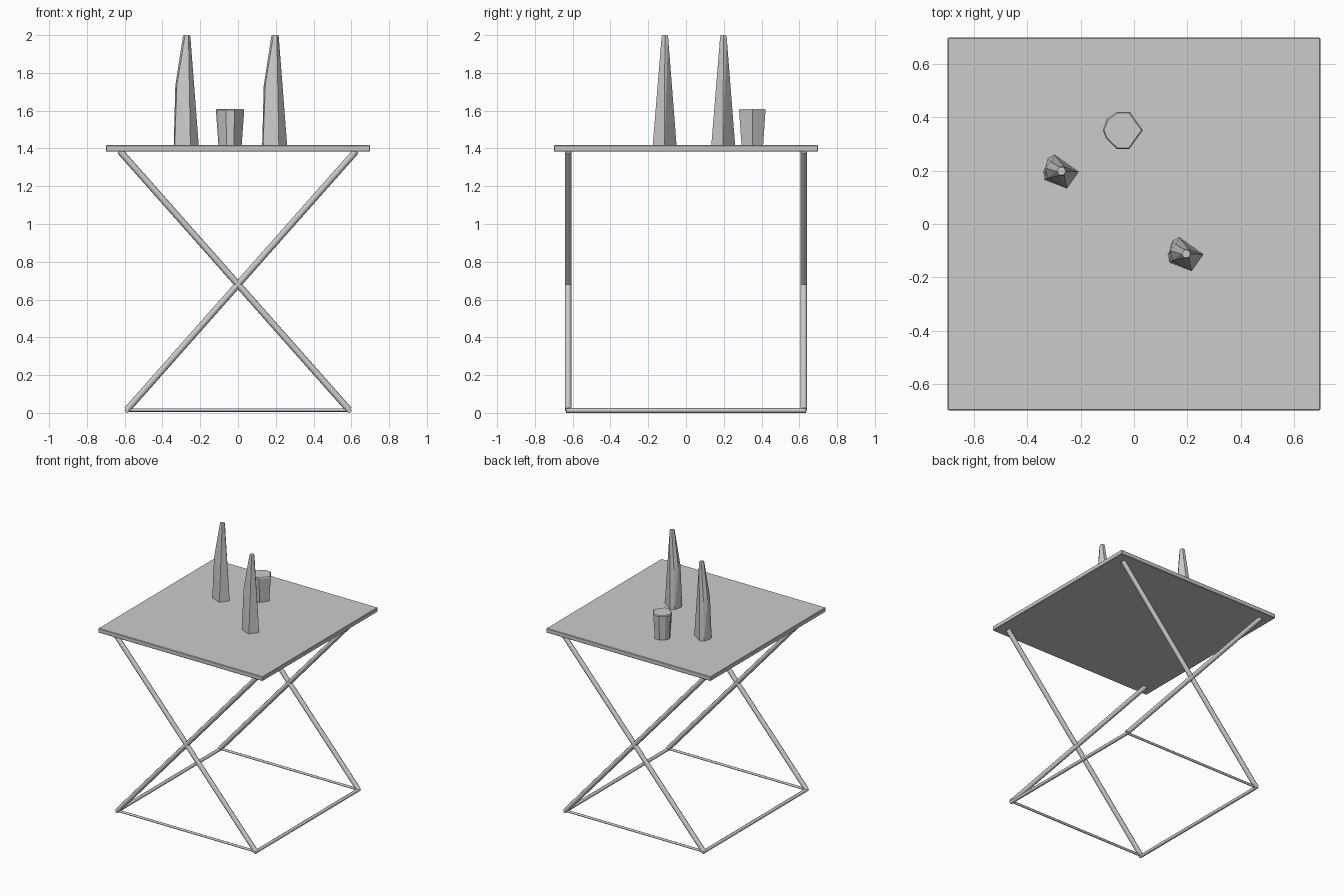
import bpy, bmesh, math
from mathutils import Vector

if "Cube" in bpy.data.objects:
    bpy.data.objects.remove(bpy.data.objects["Cube"])

grey = bpy.data.materials.new("light_grey")
grey.diffuse_color = (0.6, 0.6, 0.6, 1)
grey.use_nodes = True
grey.node_tree.nodes["Principled BSDF"].inputs["Base Color"].default_value = grey.diffuse_color


def finish(name, bm):
    bmesh.ops.recalc_face_normals(bm, faces=bm.faces)
    me = bpy.data.meshes.new(name)
    bm.to_mesh(me)
    bm.free()
    ob = bpy.data.objects.new(name, me)
    me.materials.append(grey)
    bpy.context.collection.objects.link(ob)
    return ob


def tube(name, a, b, r, sides=8):
    a, b = Vector(a), Vector(b)
    bm = bmesh.new()
    bmesh.ops.create_cone(bm, cap_ends=True, segments=sides, radius1=r, radius2=r, depth=(b - a).length)
    ob = finish(name, bm)
    ob.location = (a + b) / 2
    ob.rotation_euler = (b - a).to_track_quat('Z', 'Y').to_euler()
    for p in ob.data.polygons:
        p.use_smooth = len(p.vertices) == 4
    return ob


def hull(name, centre, points):
    bm = bmesh.new()
    for x, y, z in points:
        bm.verts.new((x + centre[0], y + centre[1], z))
    bmesh.ops.convex_hull(bm, input=bm.verts)
    return finish(name, bm)


# square table top with a tiny bevelled edge
bm = bmesh.new()
bmesh.ops.create_cube(bm, size=1)
for v in bm.verts:
    v.co = (v.co.x * 1.4, v.co.y * 1.4, 1.4 + v.co.z * 0.034)
bmesh.ops.bevel(bm, geom=bm.edges[:], offset=0.004, segments=1, affect='EDGES')
finish("table_top", bm)

# crossed legs and floor frame
for side, y in (("front", -0.624), ("back", 0.624)):
    for s, label in ((1, "right"), (-1, "left")):
        tube(f"{side}_leg_{label}", (0.588 * s, y, 0.016), (-0.625 * s, y, 1.386), 0.0175)
    tube(f"{side}_floor_bar", (-0.588, y, 0.015), (0.588, y, 0.015), 0.009)
for s, label in ((1, "right"), (-1, "left")):
    tube(f"{label}_floor_bar", (0.588 * s, -0.635, 0.0125), (0.588 * s, 0.635, 0.0125), 0.0125)

# faceted bottles: irregular foot, shoulder on one side, small mouth
foot = [(0.064, -0.002), (-0.026, 0.062), (-0.052, 0.047), (-0.068, 0), (-0.063, -0.032), (0.02, -0.064)]
shoulder = [(-0.06, 0.012), (-0.052, -0.026), (-0.04, 0.036)]
mouth = [(0.02 * math.cos(i * math.pi / 3), 0.02 * math.sin(i * math.pi / 3)) for i in range(6)]
bottle = [(x, y, 1.417) for x, y in foot] + [(x, y, 1.73) for x, y in shoulder]
bottle += [(x, y, 1.99) for x, y in mouth] + [(x * 0.8, y * 0.8, 2.0) for x, y in mouth]
hull("bottle_back", (-0.272, 0.198), bottle)
hull("bottle_front", (0.196, -0.112), bottle)

# faceted tapered cup with a softened rim
rim = [(0.075, 0), (0.026, 0.069), (-0.022, 0.069), (-0.06, 0.042), (-0.075, 0), (-0.064, -0.03),
       (-0.022, -0.071), (0.024, -0.071)]
cup = [(x * k, y * k, z) for x, y in rim for k, z in ((0.82, 1.417), (1, 1.603), (0.93, 1.61))]
hull("cup", (-0.042, 0.352), cup)
